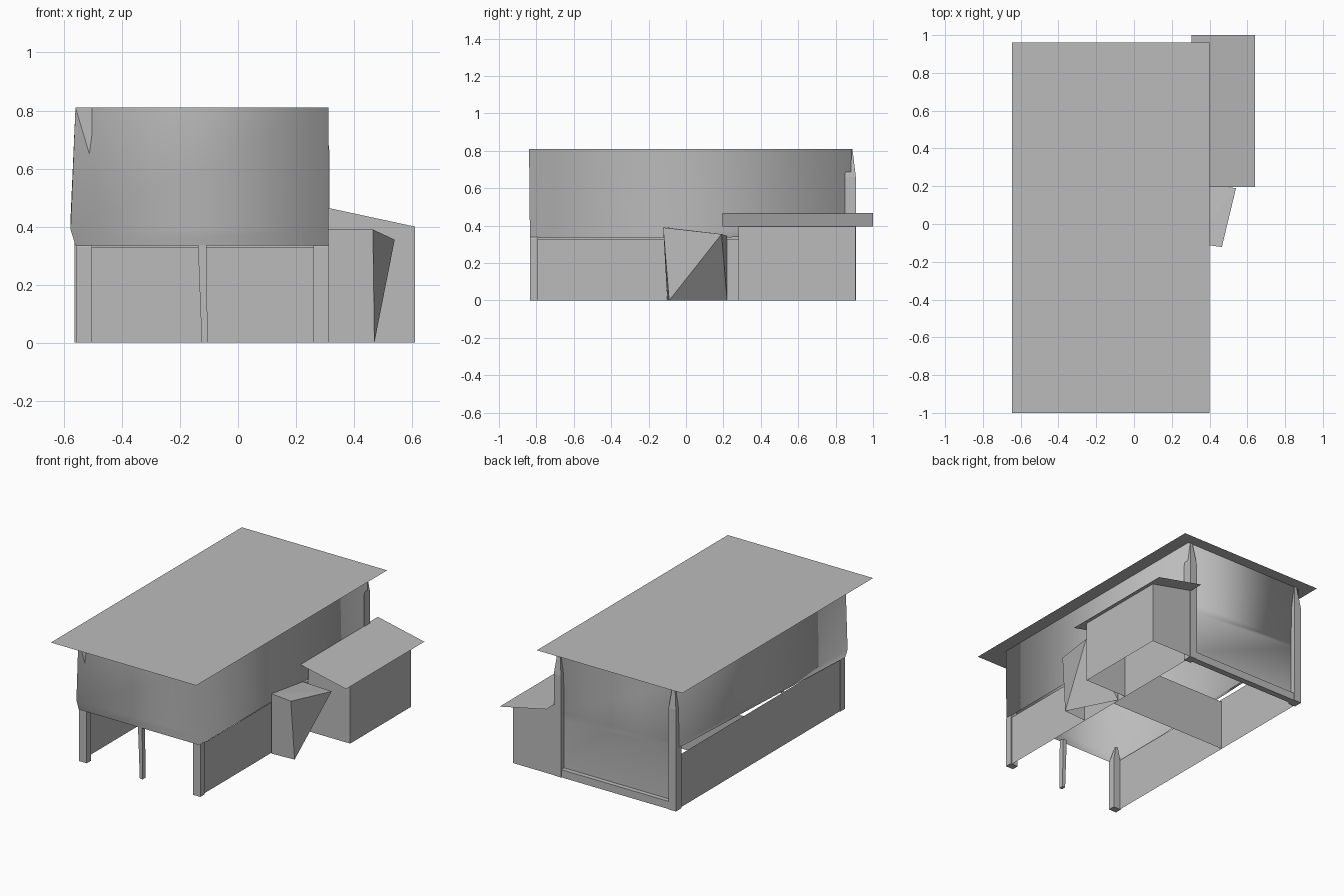
import bpy

cube = bpy.data.objects.get("Cube")
if cube:
    bpy.data.objects.remove(cube, do_unlink=True)

grey = bpy.data.materials.new("plain_grey")
grey.use_nodes = True
COLOUR = (0.5, 0.5, 0.5, 1)
grey.diffuse_color = COLOUR
grey.node_tree.nodes["Principled BSDF"].inputs["Base Color"].default_value = COLOUR


def make(name, verts, faces, smooth=False):
    mesh = bpy.data.meshes.new(name)
    mesh.from_pydata(verts, [], faces)
    mesh.materials.append(grey)
    for poly in mesh.polygons:
        poly.use_smooth = smooth
    mesh.update()
    obj = bpy.data.objects.new(name, mesh)
    bpy.context.collection.objects.link(obj)
    return obj


def rect(x0, x1, y0, y1):
    return [(x0, y0), (x1, y0), (x1, y1), (x0, y1)]


def loft(name, rings, caps=True, smooth=False):
    """Join stacked four-sided rings, listed from bottom to top."""
    verts = [v for ring in rings for v in ring]
    faces = []
    for k in range(len(rings) - 1):
        for i in range(4):
            a, b = 4 * k + i, 4 * k + (i + 1) % 4
            faces.append((a, b, b + 4, a + 4))
    if caps:
        n = len(verts)
        faces += [(3, 2, 1, 0), (n - 4, n - 3, n - 2, n - 1)]
    return make(name, verts, faces, smooth)


def level(outline, z):
    return [(x, y, z) for x, y in outline]


def sheet(name, verts):
    return make(name, verts, [(0, 1, 2, 3)])


def wall(name, p, q, z0, z1):
    return sheet(name, [(*p, z0), (*q, z0), (*q, z1), (*p, z1)])


# Roof sheets
sheet("main_roof", level(rect(-0.645, 0.40, -1.0, 0.96), 0.81))
sheet("annex_roof", [(0.305, 0.195, 0.467), (0.64, 0.195, 0.395),
                     (0.64, 1.0, 0.395), (0.305, 1.0, 0.467)])

# Upper storey: softly shaded walls, with the back wall reaching down to the sill
FRONT, BACK, LEFT, RIGHT = -0.835, 0.875, -0.56, 0.312
low = [(LEFT, FRONT, 0.335), (RIGHT, FRONT, 0.335), (RIGHT, BACK, 0.34), (LEFT, BACK, 0.40)]
mid = [(-0.577, FRONT, 0.39), (RIGHT, FRONT, 0.39), (RIGHT, BACK, 0.40), (-0.577, BACK, 0.43)]
top = level(rect(LEFT, RIGHT, FRONT - 0.004, BACK + 0.01), 0.81)
back_low = [(RIGHT, BACK, 0.05), (LEFT, BACK, 0.05)]
ring_faces = [(4 * k + i, 4 * k + (i + 1) % 4, 4 * k + 4 + (i + 1) % 4, 4 * k + 4 + i)
              for k in range(2) for i in range(4)]
make("upper_walls", low + mid + top + back_low, ring_faces + [(12, 13, 3, 2)], True)

# Lower storey walls and the cross wall
wall("left_lower_wall", (-0.553, BACK), (-0.553, FRONT), 0, 0.345)
wall("right_lower_wall", (0.304, FRONT), (0.304, BACK), 0, 0.328)
wall("cross_wall", (-0.553, 0.17), (0.304, 0.17), 0, 0.33)

# Back sill
sill = rect(LEFT, 0.31, 0.865, 0.905)
loft("back_sill", [level(sill, 0), level(sill, 0.05)])

# Back corner posts, narrowing under the roof
for name, x in (("back_left_post", -0.563), ("back_right_post", 0.263)):
    foot = rect(x, x + 0.052, 0.85, 0.908)
    tip = rect(x + 0.02, x + 0.035, 0.86, 0.89)
    loft(name, [level(foot, 0), level(foot, 0.66), level(tip, 0.81)])

# Front posts
for name, x, w in (("front_left_post", -0.558, 0.055), ("front_right_post", 0.26, 0.054)):
    foot = rect(x, x + w, FRONT, FRONT + 0.045)
    tip = rect(x + 0.02, x + 0.035, FRONT + 0.03, FRONT + 0.04)
    loft(name, [level(foot, 0), level(foot, 0.33), level(tip, 0.43)])
loft("front_middle_post", [level(rect(-0.125, -0.105, -0.83, -0.80), 0),
                           level(rect(-0.138, -0.108, -0.83, -0.80), 0.335)])

# Small pointed sliver at the top of the front left corner
make("front_corner_sliver", [(-0.56, -0.842, 0.81), (-0.512, -0.842, 0.65),
                             (-0.503, -0.842, 0.72), (-0.503, -0.842, 0.81)],
     [(0, 1, 2, 3)], True)

# Side annex with sloping top, open underneath
annex = rect(0.308, 0.61, 0.28, 0.905)
slope = [(x, y, 0.465 if x < 0.4 else 0.40) for x, y in annex]
loft("annex_walls", [level(annex, 0), slope], caps=False)

# Skewed side porch: upright front face, leaning wedge behind
make("side_porch",
     [(0.31, -0.10, 0), (0.47, -0.09, 0), (0.31, 0.22, 0),
      (0.31, -0.10, 0.39), (0.465, -0.122, 0.39), (0.54, 0.19, 0.355), (0.31, 0.22, 0.345)],
     [(0, 1, 4, 3), (1, 5, 4), (1, 2, 5), (2, 6, 5), (3, 4, 5), (3, 5, 6)])
